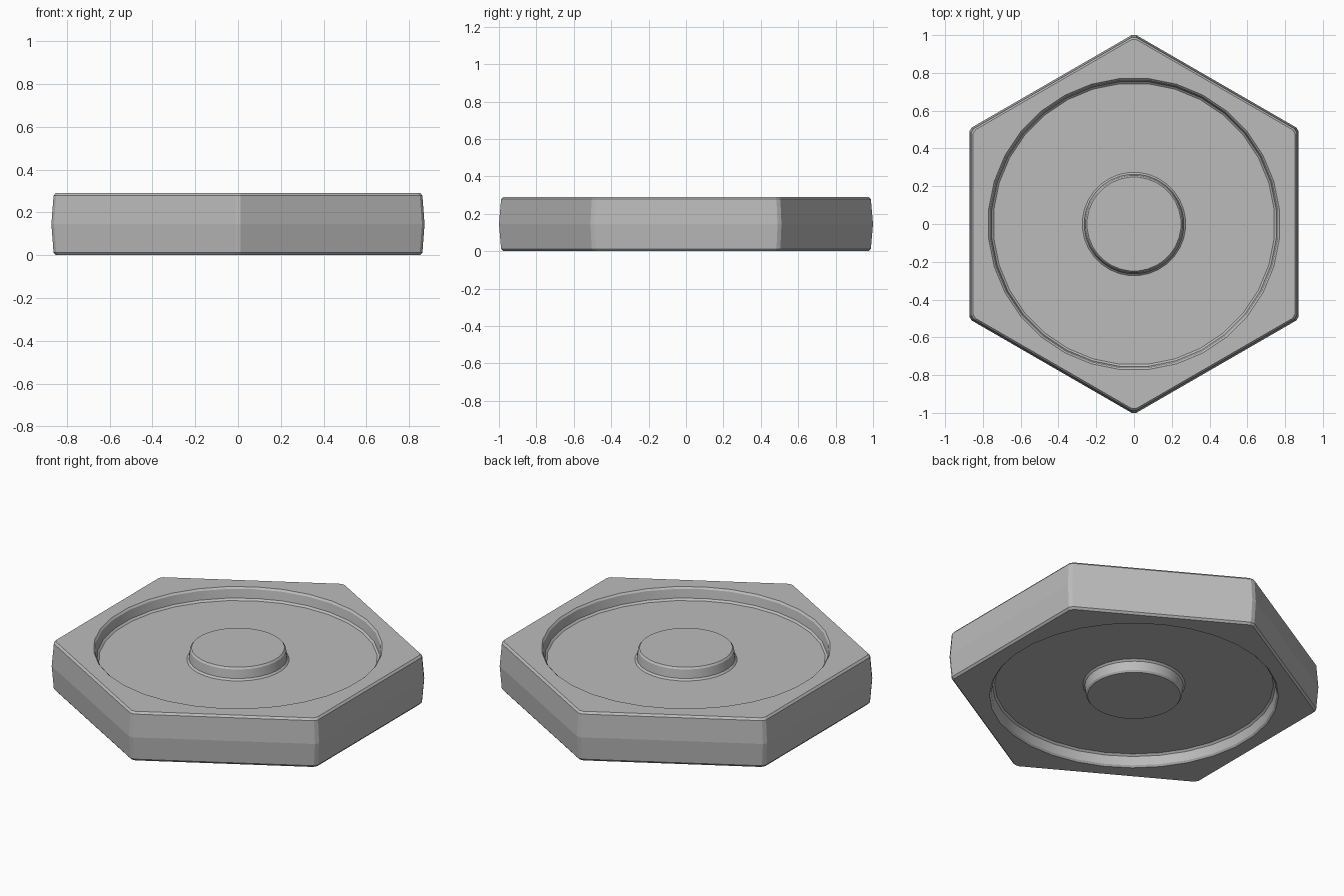
import bpy, bmesh
from math import sin, cos, pi, radians, tan

cube = bpy.data.objects.get("Cube")
if cube:
    bpy.data.objects.remove(cube, do_unlink=True)

HALF = 0.145       # half of the thickness
FLOOR = HALF - 0.07  # height of the recessed floor above the mid plane
SIDES = 32


def make_material(name, color):
    mat = bpy.data.materials.new(name)
    mat.use_nodes = True
    mat.diffuse_color = color
    mat.node_tree.nodes["Principled BSDF"].inputs["Base Color"].default_value = color
    return mat


def hex_ring(bm, apothem, z, cut=0.007):
    """Hexagon with a corner to the front and slightly cut corners."""
    reach = apothem / cos(pi / 6) - cut
    half = cut * tan(pi / 3)
    ring = []
    for k in range(6):
        a = pi / 2 + k * pi / 3
        for s in (-half, half):
            ring.append(bm.verts.new((reach * cos(a) - s * sin(a),
                                      reach * sin(a) + s * cos(a), z)))
    return ring


def round_ring(bm, radius, z):
    steps = [(i + 0.5) * 2 * pi / SIDES for i in range(SIDES)]
    return [bm.verts.new((radius * cos(a), radius * sin(a), z)) for a in steps]


def skin(bm, rings):
    for low, high in zip(rings, rings[1:]):
        n = len(low)
        for i in range(n):
            j = (i + 1) % n
            bm.faces.new((low[i], low[j], high[j], high[i]))


bm = bmesh.new()

# Outer hexagonal wall with a chamfered top edge
wall = [hex_ring(bm, r, z) for r, z in
        ((0.872, 0), (0.862, HALF - 0.012), (0.852, HALF))]
skin(bm, wall)

# Round recess, floor and central hub
inner = [round_ring(bm, r, z) for r, z in
         ((0.774, HALF), (0.765, HALF - 0.01), (0.757, FLOOR + 0.01), (0.746, FLOOR),
          (0.274, FLOOR), (0.264, FLOOR + 0.01), (0.257, HALF - 0.01), (0.249, HALF))]
skin(bm, inner)
bm.faces.new(inner[-1])

# Flat top between the hexagon and the recess
border = [bm.edges.get((ring[i], ring[i - 1]))
          for ring in (wall[-1], inner[0]) for i in range(len(ring))]
bmesh.ops.triangle_fill(bm, edges=border, use_beauty=True)
bmesh.ops.recalc_face_normals(bm, faces=bm.faces[:])
if sum(f.normal.z * f.calc_area() for f in bm.faces) < 0:
    bmesh.ops.reverse_faces(bm, faces=bm.faces[:])

mesh = bpy.data.meshes.new("hexagonal_tile")
bm.to_mesh(mesh)
bm.free()
tile = bpy.data.objects.new("hexagonal_tile", mesh)
bpy.context.collection.objects.link(tile)
tile.location.z = HALF
mesh.materials.append(make_material("plain grey", (0.5, 0.5, 0.5, 1)))

# Smooth round walls, flat hexagon sides
bpy.ops.object.select_all(action="DESELECT")
tile.select_set(True)
bpy.context.view_layer.objects.active = tile
bpy.ops.object.shade_smooth_by_angle(angle=radians(20))
for face in mesh.polygons:
    if face.center.xy.length > 0.8:
        face.use_smooth = False

# The underside repeats the top
mirror = tile.modifiers.new("underside", "MIRROR")
mirror.use_axis = (False, False, True)
